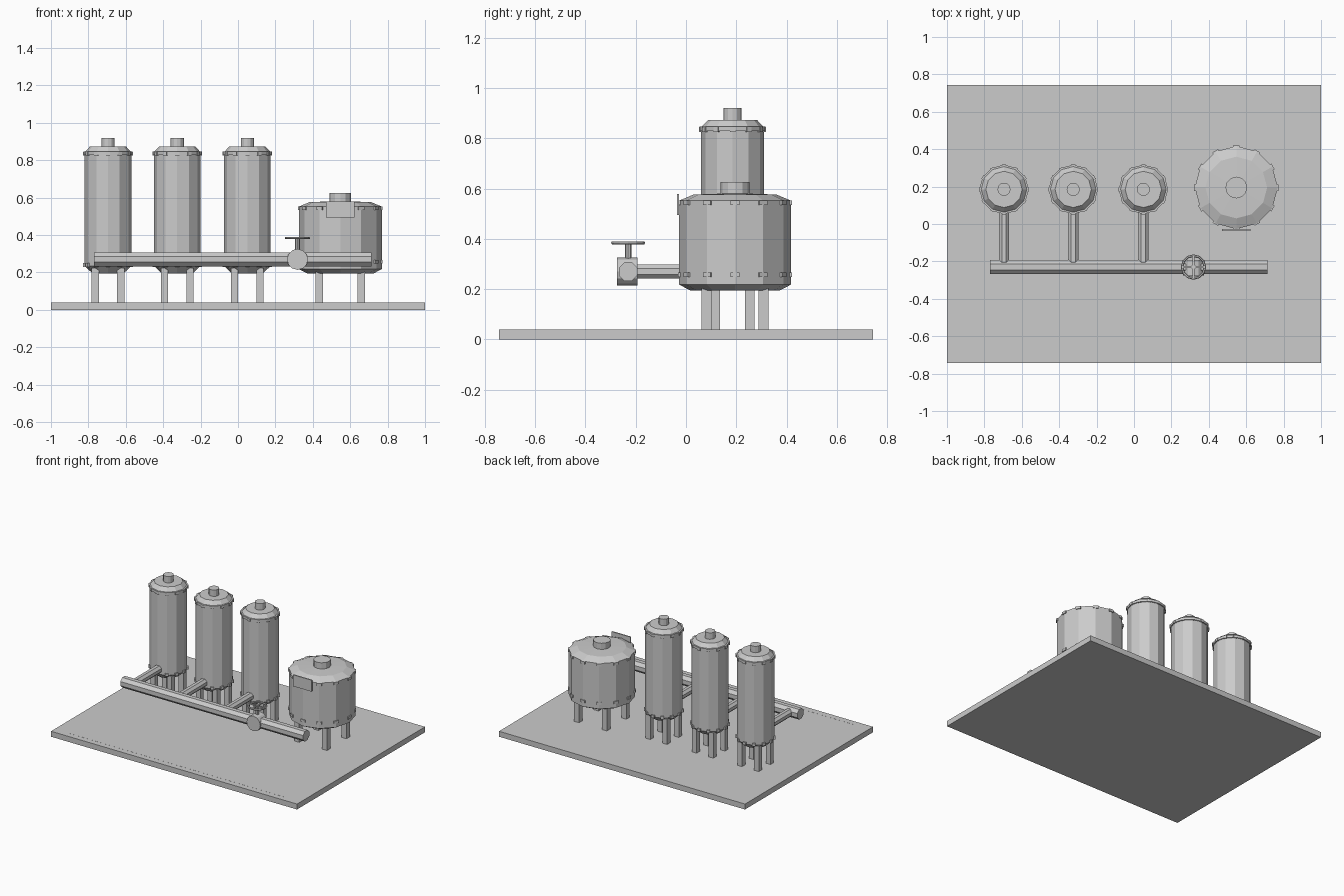
import bpy, bmesh, math
from mathutils import Matrix, Vector

if "Cube" in bpy.data.objects:
    bpy.data.objects.remove(bpy.data.objects["Cube"], do_unlink=True)

grey = bpy.data.materials.new("plant grey")
grey.use_nodes = True
GREY = (0.6, 0.6, 0.6, 1)
grey.diffuse_color = GREY
grey.node_tree.nodes["Principled BSDF"].inputs["Base Color"].default_value = GREY


def finish(name, bm):
    bmesh.ops.recalc_face_normals(bm, faces=bm.faces)
    mesh = bpy.data.meshes.new(name)
    bm.to_mesh(mesh)
    bm.free()
    mesh.materials.append(grey)
    obj = bpy.data.objects.new(name, mesh)
    bpy.context.collection.objects.link(obj)
    return obj


def add_box(bm, centre, size, turn=0):
    m = (Matrix.Translation(centre) @ Matrix.Rotation(turn, 4, 'Z')
         @ Matrix.Diagonal((*size, 1)))
    bmesh.ops.create_cube(bm, size=1, matrix=m)


def add_rod(bm, start, end, radius, sides, turn=0):
    a, b = Vector(start), Vector(end)
    aim = (b - a).to_track_quat('Z', 'Y').to_matrix().to_4x4()
    m = Matrix.Translation((a + b) / 2) @ aim @ Matrix.Rotation(turn, 4, 'Z')
    bmesh.ops.create_cone(bm, cap_ends=True, segments=sides, radius1=radius,
                          radius2=radius, depth=(b - a).length, matrix=m)


def box(name, centre, size):
    bm = bmesh.new()
    add_box(bm, centre, size)
    return finish(name, bm)


def rod(name, start, end, radius, sides, turn=0):
    bm = bmesh.new()
    add_rod(bm, start, end, radius, sides, turn)
    return finish(name, bm)


def lathe(name, x, y, profile, sides):
    # Stack of rings joined by quads, capped at both ends
    bm = bmesh.new()
    rings = []
    for r, z in profile:
        angles = [math.tau * i / sides for i in range(sides)]
        rings.append([bm.verts.new((x + r * math.cos(a), y + r * math.sin(a), z))
                      for a in angles])
    for low, high in zip(rings, rings[1:]):
        for i in range(sides):
            j = (i + 1) % sides
            bm.faces.new((low[i], low[j], high[j], high[i]))
    bm.faces.new(rings[0])
    bm.faces.new(rings[-1])
    return finish(name, bm)


def clips(name, x, y, radius, heights, size):
    # Small clamps spaced round the seams
    bm = bmesh.new()
    for z in heights:
        for i in range(12):
            a = math.tau * i / 12
            add_box(bm, (x + radius * math.cos(a), y + radius * math.sin(a), z), size, a)
    return finish(name, bm)


def legs(name, x, y, spread, width):
    bm = bmesh.new()
    for sx in (-1, 1):
        for sy in (-1, 1):
            add_box(bm, (x + sx * spread, y + sy * spread, 0.13), (width, width, 0.19))
    return finish(name, bm)


# Ground slab with a thin line near the front edge
box("base_slab", (0, 0, 0.02), (2, 1.486, 0.04))
box("base_line", (0, -0.70, 0.0395), (1.76, 0.004, 0.002))

# Three tall tanks, each with a branch pipe
PIPE_Y, PIPE_Z = -0.23, 0.27
TANK_Y = 0.185
for n, x in enumerate((-0.695, -0.325, 0.05), 1):
    lathe(f"tall_tank_{n}", x, TANK_Y,
          [(0.083, 0.195), (0.125, 0.235), (0.125, 0.828), (0.132, 0.828),
           (0.132, 0.846), (0.122, 0.846), (0.097, 0.873)], 12)
    rod(f"tall_tank_cap_{n}", (x, TANK_Y, 0.86), (x, TANK_Y, 0.92), 0.035, 12)
    clips(f"tall_tank_clips_{n}", x, TANK_Y, 0.126, (0.24, 0.835), (0.014, 0.022, 0.02))
    legs(f"tall_tank_legs_{n}", x, TANK_Y, 0.068, 0.038)
    rod(f"branch_pipe_{n}", (x, PIPE_Y, PIPE_Z), (x, 0.11, PIPE_Z), 0.03, 8, math.pi / 8)

# Wide storage tank with lid cap and front panel
BX, BY = 0.547, 0.195
lathe("wide_tank", BX, BY,
      [(0.178, 0.195), (0.222, 0.218), (0.222, 0.552), (0.165, 0.576), (0.05, 0.58)], 12)
rod("wide_tank_cap", (BX, BY, 0.56), (BX, BY, 0.625), 0.058, 12)
clips("wide_tank_clips", BX, BY, 0.219, (0.258, 0.543), (0.014, 0.035, 0.018))
legs("wide_tank_legs", BX, BY, 0.113, 0.04)
box("wide_tank_panel", (BX, -0.032, 0.537), (0.152, 0.009, 0.084))

# Main header pipe
rod("main_pipe", (-0.77, PIPE_Y, PIPE_Z), (0.715, PIPE_Y, PIPE_Z), 0.04, 8, math.pi / 8)

# Valve body, stem and handwheel
VX = 0.318
rod("valve_body", (VX, -0.275, PIPE_Z), (VX, -0.192, PIPE_Z), 0.056, 12)
rod("valve_stem", (VX, PIPE_Y, 0.31), (VX, PIPE_Y, 0.39), 0.013, 8)

bpy.ops.mesh.primitive_torus_add(location=(VX, PIPE_Y, 0.384), major_radius=0.061,
                                 minor_radius=0.007, major_segments=12, minor_segments=6)
wheel = bpy.context.object
wheel.name = "valve_wheel"
wheel.data.materials.append(grey)

bm = bmesh.new()
add_box(bm, (VX, PIPE_Y, 0.384), (0.12, 0.009, 0.008))
add_box(bm, (VX, PIPE_Y, 0.384), (0.009, 0.12, 0.008))
finish("valve_spokes", bm)
